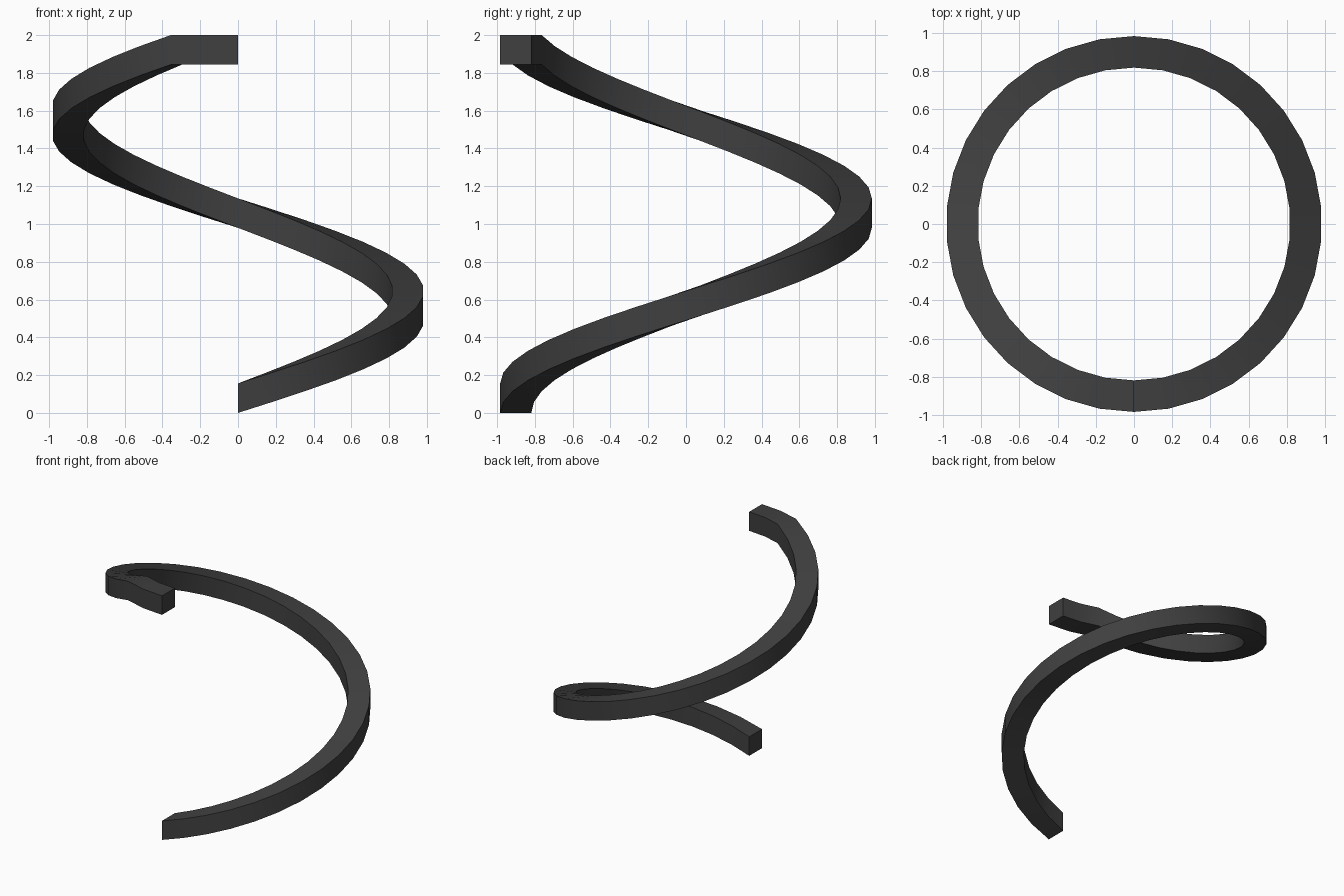
import bpy
import bmesh
from math import sin, cos, tau, radians

cube = bpy.data.objects.get("Cube")
if cube:
    bpy.data.objects.remove(cube)

SEGMENTS = 34                  # steps in one full turn
INNER, OUTER = 0.819, 0.984    # radii of the band
HEIGHT = 0.156                 # thickness of the band
TOP = 2.0 - HEIGHT             # underside height where the climb levels off
RISE = TOP / (SEGMENTS - 2)    # the last two steps are level

# Charcoal material
charcoal = bpy.data.materials.new("charcoal")
charcoal.use_nodes = True
color = (0.05, 0.05, 0.05, 1.0)
charcoal.diffuse_color = color
charcoal.node_tree.nodes["Principled BSDF"].inputs["Base Color"].default_value = color

# Square section swept once round the axis, climbing from the front
bm = bmesh.new()
rings = []
for k in range(SEGMENTS + 1):
    angle = tau * k / SEGMENTS
    z = min(RISE * k, TOP)
    section = [(INNER, z), (OUTER, z), (OUTER, z + HEIGHT), (INNER, z + HEIGHT)]
    rings.append([bm.verts.new((r * sin(angle), -r * cos(angle), h)) for r, h in section])

for a, b in zip(rings, rings[1:]):
    for i in range(4):
        j = (i + 1) % 4
        bm.faces.new((a[i], a[j], b[j], b[i]))

# End caps
bm.faces.new(rings[0])
bm.faces.new(rings[-1])
bmesh.ops.recalc_face_normals(bm, faces=bm.faces)

mesh = bpy.data.meshes.new("spiral_band")
bm.to_mesh(mesh)
bm.free()
mesh.materials.append(charcoal)
band = bpy.data.objects.new("spiral_band", mesh)
bpy.context.collection.objects.link(band)

# Smooth along the sweep, sharp at the corners
bpy.ops.object.select_all(action='DESELECT')
band.select_set(True)
bpy.context.view_layer.objects.active = band
bpy.ops.object.shade_smooth_by_angle(angle=radians(30))
